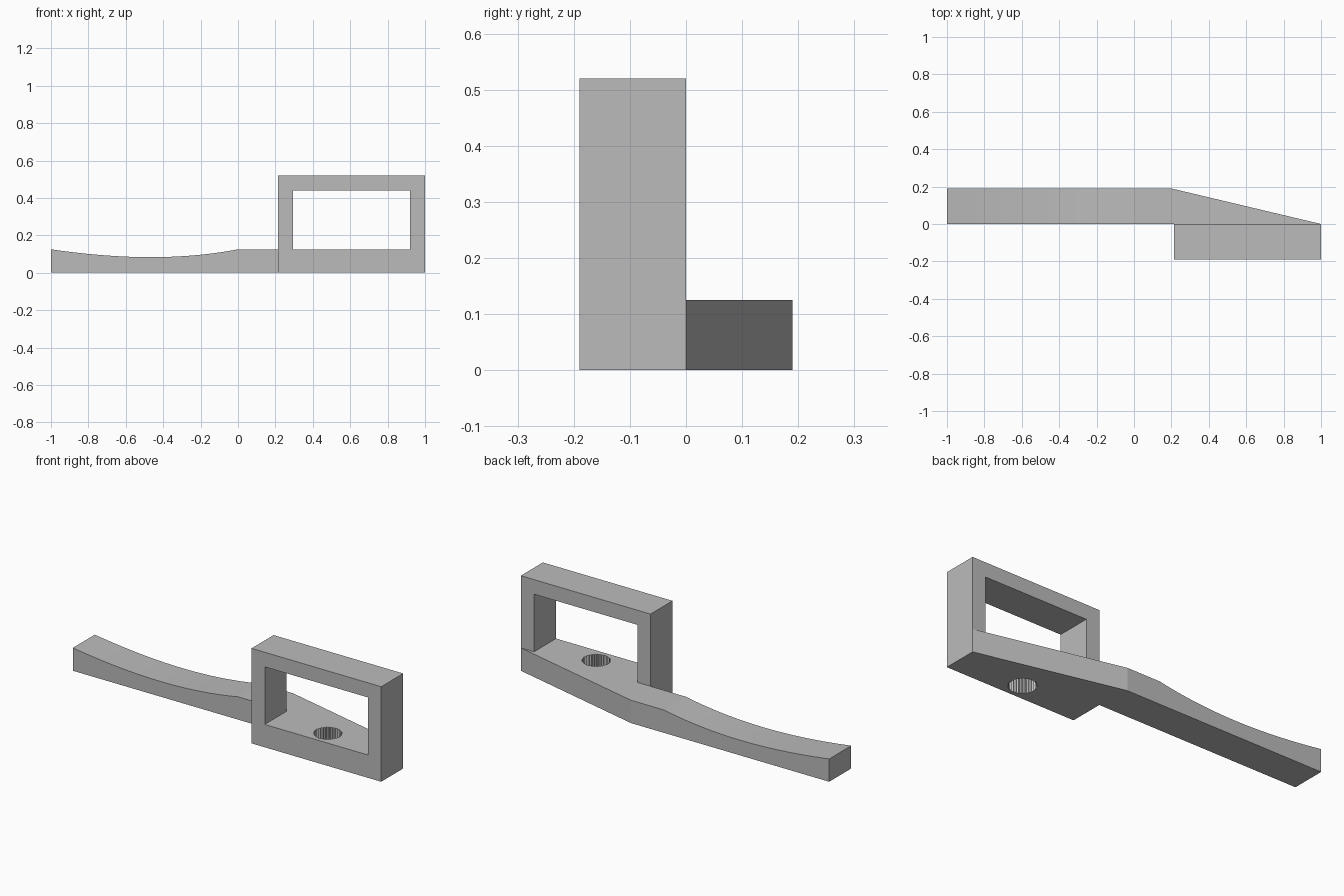
import bpy
import bmesh
import math

cube = bpy.data.objects.get("Cube")
if cube:
    bpy.data.objects.remove(cube, do_unlink=True)

gray = bpy.data.materials.new("plain gray")
gray.use_nodes = True
COLOR = (0.5, 0.5, 0.5, 1)
gray.diffuse_color = COLOR
gray.node_tree.nodes["Principled BSDF"].inputs["Base Color"].default_value = COLOR


def prism(name, outline, axis, start, end):
    """Extrude a 2D outline along y (outline in x, z) or z (outline in x, y)."""
    def place(a, b, d):
        return (a, d, b) if axis == "y" else (a, b, d)

    bm = bmesh.new()
    face = bm.faces.new([bm.verts.new(place(a, b, start)) for a, b in outline])
    grown = bmesh.ops.extrude_face_region(bm, geom=[face])
    verts = [g for g in grown["geom"] if isinstance(g, bmesh.types.BMVert)]
    bmesh.ops.translate(bm, verts=verts, vec=place(0, 0, end - start))
    bmesh.ops.recalc_face_normals(bm, faces=bm.faces)
    mesh = bpy.data.meshes.new(name)
    bm.to_mesh(mesh)
    bm.free()
    mesh.materials.append(gray)
    obj = bpy.data.objects.new(name, mesh)
    bpy.context.collection.objects.link(obj)
    return obj


def rect(x0, x1, b0, b1):
    return [(x0, b0), (x1, b0), (x1, b1), (x0, b1)]


def combine(target, helper, operation):
    """Apply a boolean and discard its helper."""
    mod = target.modifiers.new(operation.title(), "BOOLEAN")
    mod.operation, mod.solver, mod.object = operation, "EXACT", helper
    bpy.context.view_layer.objects.active = target
    bpy.ops.object.modifier_apply(modifier=mod.name)
    bpy.data.objects.remove(helper, do_unlink=True)


THICK, DEPTH = 0.125, 0.19
FRAME_X, TOP = 0.215, 0.52

# Handle bar with a long scooped thumb rest
scoop = []
for i in range(25):
    t = i / 24
    dip = 3 * t * (1 - t) * (0.048 * (1 - t) + 0.063 * t)
    scoop.append((t - 1, THICK - dip))
handle = prism("handle_with_frame", [(-1, 0)] + scoop + [(1, THICK), (1, 0)],
               "y", 0, DEPTH)

# Slanted back edge behind the frame
combine(handle, prism("taper_cutter", [(0.2, DEPTH), (1, 0), (1.2, 0), (1.2, 0.4), (0.2, 0.4)],
                      "z", -0.1, 0.3), "DIFFERENCE")

# Rectangular frame with its window
frame = prism("frame", rect(FRAME_X, 1, 0, TOP), "y", -DEPTH, 0)
combine(frame, prism("window_cutter", rect(FRAME_X + 0.08, 0.92, THICK, TOP - 0.08),
                     "y", -0.3, 0.1), "DIFFERENCE")
combine(handle, frame, "UNION")

# Finely toothed hole through the lower bar
TEETH = 32
teeth = []
for i in range(TEETH * 2):
    angle = math.pi * i / TEETH
    radius = 0.073 if i % 2 else 0.067
    teeth.append((0.61 + radius * math.cos(angle), -DEPTH / 2 + radius * math.sin(angle)))
combine(handle, prism("hole_cutter", teeth, "z", -0.05, 0.2), "DIFFERENCE")

# Smooth the scoop, keep the corners crisp
handle.select_set(True)
bpy.context.view_layer.objects.active = handle
bpy.ops.object.shade_smooth_by_angle(angle=math.radians(8))
